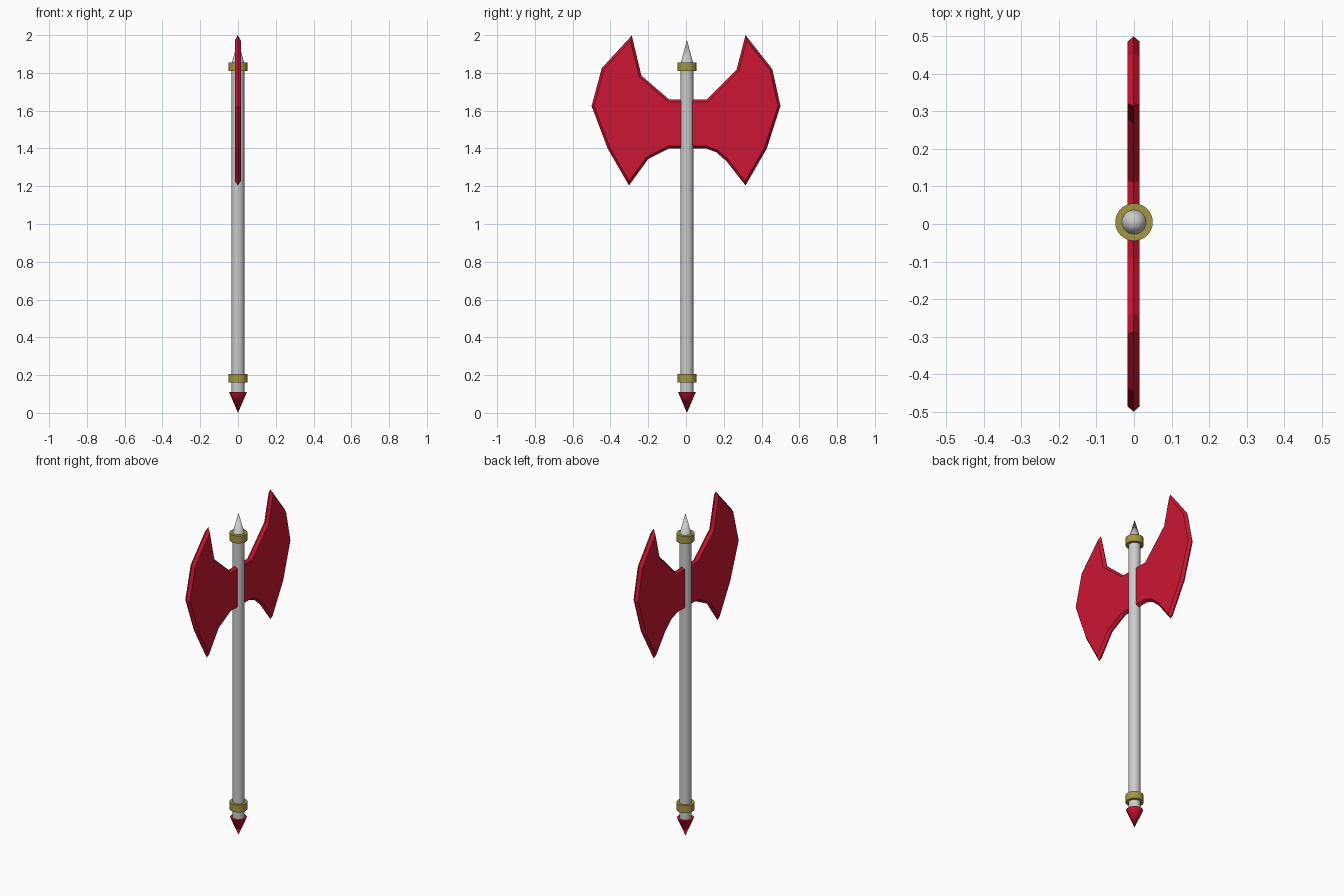
import bpy, bmesh, math

if "Cube" in bpy.data.objects:
    bpy.data.objects.remove(bpy.data.objects["Cube"])

CY = 0.005  # shaft axis offset in y


def material(name, rgb):
    m = bpy.data.materials.new(name)
    m.diffuse_color = (*rgb, 1)
    m.use_nodes = True
    m.node_tree.nodes["Principled BSDF"].inputs["Base Color"].default_value = m.diffuse_color
    return m


RED = material("red", (0.6, 0.008, 0.032))
GOLD = material("gold", (0.36, 0.31, 0.055))


def finish(name, bm, mat=None):
    bmesh.ops.recalc_face_normals(bm, faces=bm.faces)
    me = bpy.data.meshes.new(name)
    bm.to_mesh(me)
    bm.free()
    ob = bpy.data.objects.new(name, me)
    bpy.context.collection.objects.link(ob)
    if mat:
        me.materials.append(mat)
    return ob


def turned(name, z0, z1, r0, r1, mat=None):
    """Round part on the shaft axis; a zero radius makes a point."""
    bpy.ops.mesh.primitive_cone_add(vertices=32, radius1=r0, radius2=r1,
                                    depth=z1 - z0, location=(0, CY, (z0 + z1) / 2))
    ob = bpy.context.object
    ob.name = name
    if mat:
        ob.data.materials.append(mat)
    bpy.ops.object.shade_smooth_by_angle(angle=math.radians(30))


# Shaft, spike and pommel
turned("shaft", 0.10, 1.84, 0.034, 0.034)
turned("top_spike", 1.84, 1.975, 0.036, 0.0)
turned("pommel_point", 0.0, 0.11, 0.0, 0.047, RED)

# Gold collars
for name, z in (("lower_collar", 0.16), ("upper_collar", 1.81)):
    turned(name, z, z + 0.045, 0.05, 0.05, GOLD)

# Double blade: (y, z) outline, right half then left half
outline = [(0.11, 1.66), (0.267, 1.815), (0.315, 2.0), (0.457, 1.82), (0.5, 1.625),
           (0.428, 1.40), (0.315, 1.204), (0.214, 1.333), (0.16, 1.38), (0.105, 1.40),
           (-0.09, 1.40), (-0.20, 1.344), (-0.302, 1.204), (-0.415, 1.40),
           (-0.5, 1.625), (-0.446, 1.825), (-0.287, 1.998), (-0.236, 1.785), (-0.09, 1.66)]
CENTRE_X, HALF, BEVEL = -0.001, 0.016, 0.013


def inset(points, d):
    """Move every edge of a clockwise outline inward by d."""
    result = []
    n = len(points)
    for i, (y, z) in enumerate(points):
        normals = []
        for a, b in ((points[i - 1], points[i]), (points[i], points[(i + 1) % n])):
            dy, dz = b[0] - a[0], b[1] - a[1]
            length = math.hypot(dy, dz)
            normals.append((dz / length, -dy / length))
        (ay, az), (by, bz) = normals
        k = d / (1 + ay * by + az * bz)
        result.append((y - k * (ay + by), z - k * (az + bz)))
    return result


# Outline is clockwise seen from +x, so its left-hand normals point outward
inner = inset([(y, z) for y, z in outline], -BEVEL)
bm = bmesh.new()
edge = [bm.verts.new((CENTRE_X, y, z)) for y, z in outline]
for side in (-1, 1):
    face = [bm.verts.new((CENTRE_X + side * HALF, y, z)) for y, z in inner]
    bm.faces.new(face)
    for i in range(len(edge)):
        bm.faces.new((edge[i - 1], edge[i], face[i], face[i - 1]))
finish("double_blade", bm, RED)
